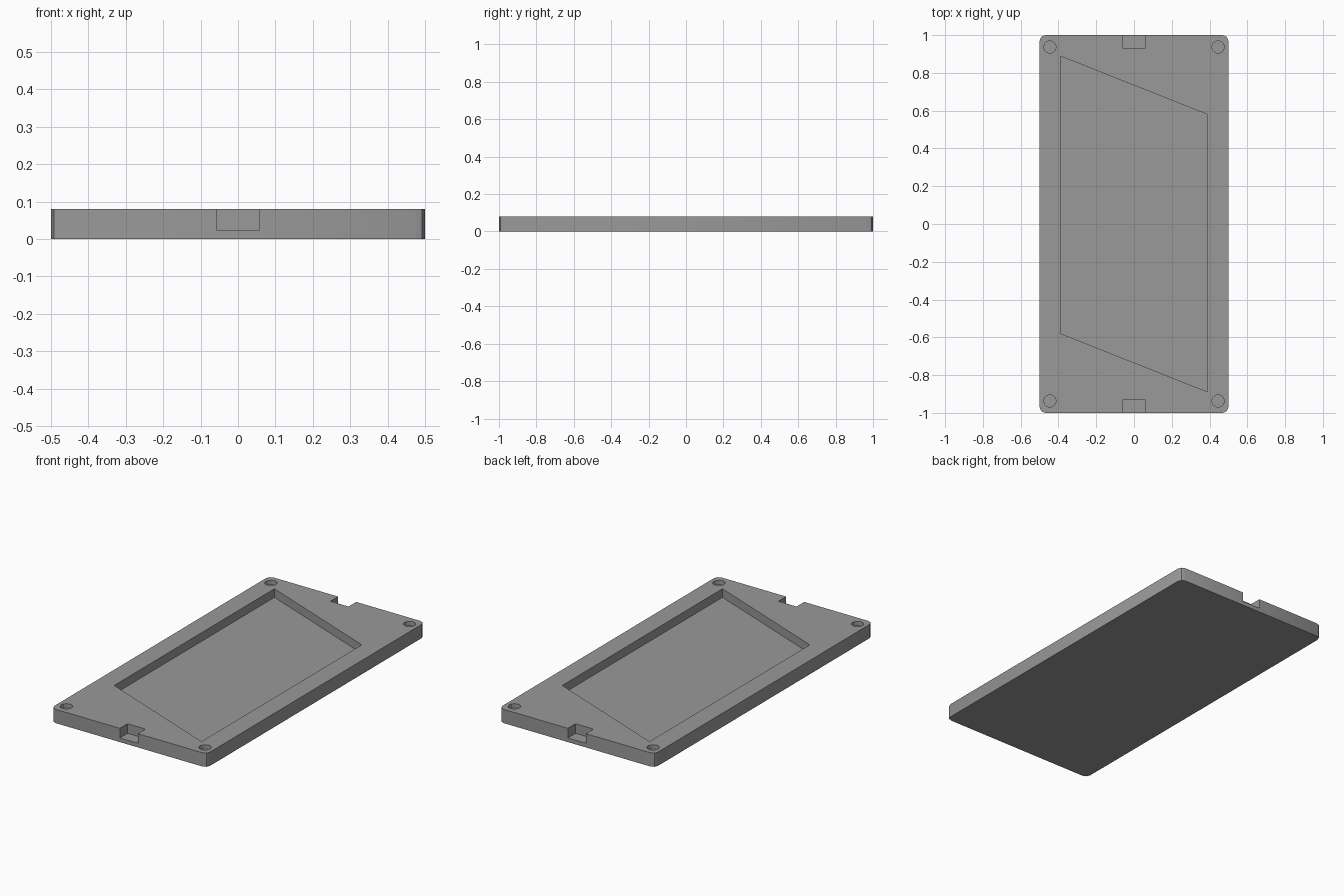
import bpy, bmesh, math

if "Cube" in bpy.data.objects:
    bpy.data.objects.remove(bpy.data.objects["Cube"])

TOP = 0.08


def prism(name, points, z0, z1):
    """Extrude a flat outline from z0 up to z1."""
    bm = bmesh.new()
    face = bm.faces.new([bm.verts.new((x, y, z0)) for x, y in points])
    ext = bmesh.ops.extrude_face_region(bm, geom=[face])
    for v in ext["geom"]:
        if isinstance(v, bmesh.types.BMVert):
            v.co.z = z1
    bmesh.ops.recalc_face_normals(bm, faces=bm.faces)
    mesh = bpy.data.meshes.new(name)
    bm.to_mesh(mesh)
    bm.free()
    obj = bpy.data.objects.new(name, mesh)
    bpy.context.collection.objects.link(obj)
    return obj


def arc(cx, cy, r, start, end, n):
    return [(cx + r * math.cos(start + (end - start) * i / n),
             cy + r * math.sin(start + (end - start) * i / n)) for i in range(n + 1)]


# Dark grey used for the whole plate
grey = bpy.data.materials.new("dark_grey")
grey.diffuse_color = (0.32, 0.32, 0.32, 1)
grey.use_nodes = True
grey.node_tree.nodes["Principled BSDF"].inputs["Base Color"].default_value = grey.diffuse_color

# Rounded plate
outline = []
for i, (sx, sy) in enumerate([(1, 1), (-1, 1), (-1, -1), (1, -1)]):
    a = i * math.pi / 2
    outline += arc(sx * 0.47, sy * 0.97, 0.03, a, a + math.pi / 2, 2)
plate = prism("plate", outline, 0, TOP)
plate.data.materials.append(grey)

cutters = []
# Slanted screen pocket
pocket = [(-0.388, 0.888), (-0.388, -0.58), (0.388, -0.888), (0.388, 0.58)]
cutters.append(prism("pocket_cutter", pocket, 0.03, TOP + 0.05))

# Cable notches in both short ends
for s in (-1, 1):
    notch = [(-0.058, s * 0.93), (0.058, s * 0.93), (0.058, s * 1.05), (-0.058, s * 1.05)]
    cutters.append(prism("notch_cutter", notch, 0.024, TOP + 0.05))

# Blind holes in the corners
for sx in (-1, 1):
    for sy in (-1, 1):
        circle = arc(sx * 0.445, sy * 0.937, 0.033, 0, 2 * math.pi, 12)[:-1]
        cutters.append(prism("hole_cutter", circle, 0.055, TOP + 0.05))

# Cut everything, then drop the cutters
for c in cutters:
    c.hide_render = True
    c.data.materials.append(grey)
    mod = plate.modifiers.new(c.name, "BOOLEAN")
    mod.operation = "DIFFERENCE"
    mod.solver = "EXACT"
    mod.object = c
bpy.context.view_layer.objects.active = plate
plate.select_set(True)
for mod in list(plate.modifiers):
    bpy.ops.object.modifier_apply(modifier=mod.name)
for c in cutters:
    bpy.data.objects.remove(c, do_unlink=True)
bpy.ops.object.shade_smooth_by_angle(angle=math.radians(29))
